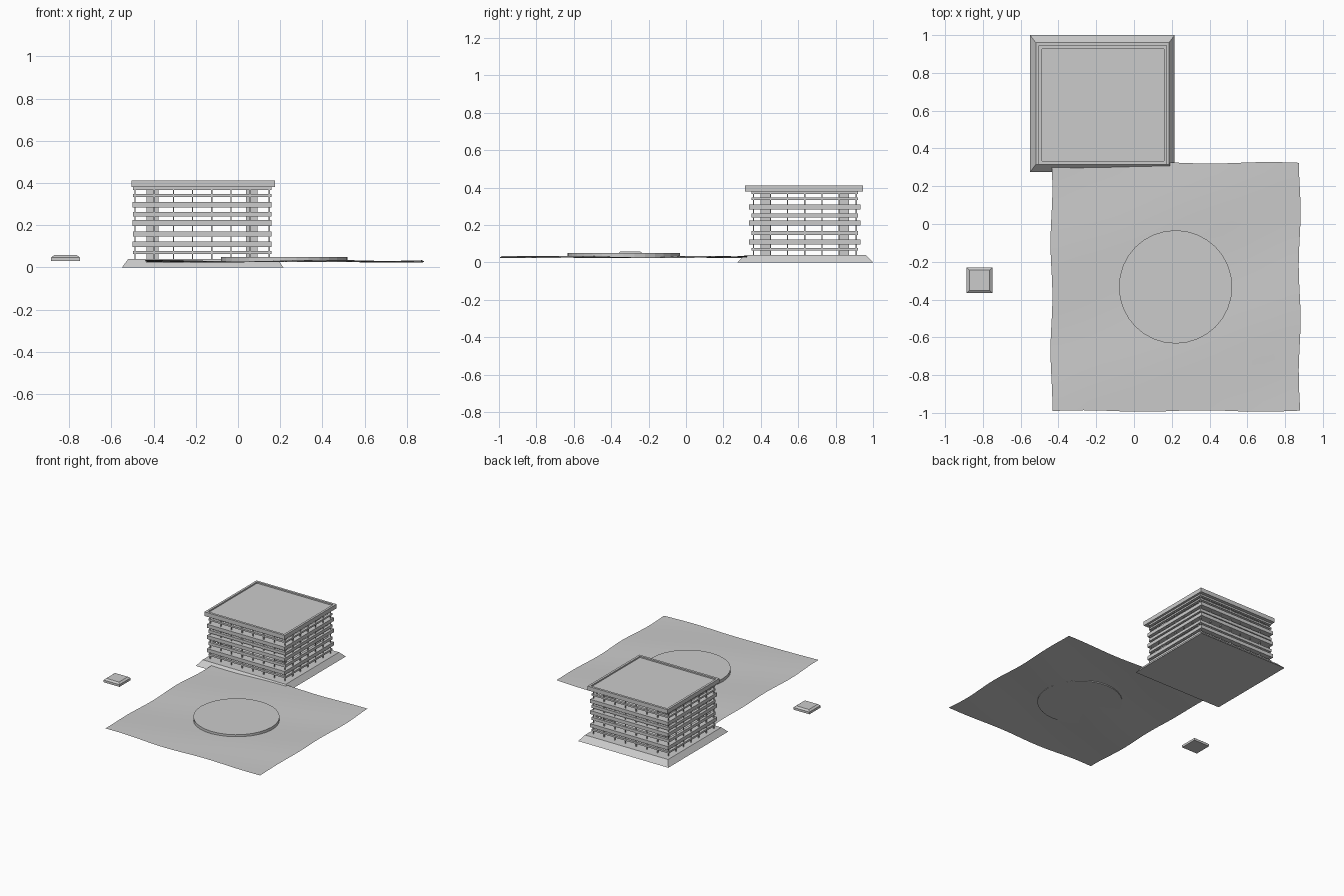
import bpy, bmesh, math
from mathutils import Matrix

if "Cube" in bpy.data.objects:
    bpy.data.objects.remove(bpy.data.objects["Cube"])

CX, CY = -0.17, 0.635   # building centre


def finish(name, bm, smooth=False):
    bmesh.ops.recalc_face_normals(bm, faces=bm.faces)
    me = bpy.data.meshes.new(name)
    bm.to_mesh(me)
    bm.free()
    ob = bpy.data.objects.new(name, me)
    bpy.context.collection.objects.link(ob)
    if smooth:
        for p in me.polygons:
            p.use_smooth = True
    return ob


def add_box(bm, x0, x1, y0, y1, z0, z1):
    m = Matrix.Translation(((x0 + x1) / 2, (y0 + y1) / 2, (z0 + z1) / 2))
    m = m @ Matrix.Diagonal((x1 - x0, y1 - y0, z1 - z0, 1))
    bmesh.ops.create_cube(bm, size=1, matrix=m)


def ring(bm, hx, hy, t, z0, z1):
    # rectangular frame around the building centre
    for s in (-1, 1):
        ya, yb = sorted((CY + s * hy, CY + s * (hy - t)))
        add_box(bm, CX - hx, CX + hx, ya, yb, z0, z1)
        xa, xb = sorted((CX + s * hx, CX + s * (hx - t)))
        add_box(bm, xa, xb, CY - hy + t, CY + hy - t, z0, z1)


def loft_rects(name, rects):
    # stacked rectangles (x0, x1, y0, y1, z) joined into a closed solid
    bm = bmesh.new()
    loops = [[bm.verts.new(p) for p in ((a, c, z), (b, c, z), (b, d, z), (a, d, z))]
             for a, b, c, d, z in rects]
    for l, m in zip(loops, loops[1:]):
        for i in range(4):
            j = (i + 1) % 4
            bm.faces.new((l[i], l[j], m[j], m[i]))
    bm.faces.new(loops[0])
    bm.faces.new(loops[-1])
    return finish(name, bm)


# sloped plinth under the building
loft_rects("plinth", [(-0.55, 0.215, 0.275, 1.0, 0), (-0.52, 0.185, 0.315, 0.96, 0.04)])

# roof with a shallow recess inside its parapet
loft_rects("roof", [(-0.505, 0.175, 0.315, 0.945, 0.38), (-0.505, 0.175, 0.315, 0.945, 0.412),
                    (-0.488, 0.158, 0.333, 0.927, 0.412), (-0.488, 0.158, 0.333, 0.927, 0.402)])

# projecting floor slabs
bm = bmesh.new()
for z in (0.096, 0.197, 0.283):
    add_box(bm, CX - 0.33, CX + 0.33, CY - 0.298, CY + 0.298, z, z + 0.027)
finish("floor_slabs", bm)

# thinner rails between the floors
bm = bmesh.new()
for z, h in ((0.064, 0.014), (0.147, 0.022), (0.24, 0.022), (0.334, 0.013), (0.367, 0.013)):
    ring(bm, 0.328, 0.284, 0.02, z, z + h)
finish("facade_rails", bm)

# slender mullions along all four walls
bm = bmesh.new()
w = 0.003
for s in (-1, 1):
    for i in range(8):
        x = CX - 0.318 + 0.636 * i / 7
        y = CY + s * 0.275
        add_box(bm, x - w, x + w, y - w, y + w, 0.04, 0.38)
    for i in range(1, 6):
        y = CY - 0.275 + 0.55 * i / 6
        x = CX + s * 0.318
        add_box(bm, x - w, x + w, y - w, y + w, 0.04, 0.38)
finish("mullions", bm)

# four inner columns
bm = bmesh.new()
for sx in (-1, 1):
    for sy in (-1, 1):
        x, y = CX + sx * 0.235, CY + sy * 0.208
        add_box(bm, x - 0.028, x + 0.028, y - 0.028, y + 0.028, 0.04, 0.38)
finish("columns", bm)

# gently rolling ground sheet with uneven edges
bm = bmesh.new()
bmesh.ops.create_grid(bm, x_segments=24, y_segments=24, size=0.657,
                      matrix=Matrix.Translation((0.22, -0.333, 0)))
for v in bm.verts:
    x, y = v.co.x, v.co.y
    v.co.z = 0.029 + 0.0035 * math.sin(7 * x + 2 * y) + 0.003 * math.cos(8 * y - 3 * x)
    v.co.x += 0.005 * math.sin(11 * y + x)
    v.co.y += 0.004 * math.sin(10 * x + 2 * y)
finish("ground", bm, smooth=True)

# round plaza
bm = bmesh.new()
bmesh.ops.create_cone(bm, cap_ends=True, segments=32, radius1=0.3, radius2=0.3, depth=0.024,
                      matrix=Matrix.Translation((0.22, -0.333, 0.038)))
finish("round_plaza", bm)

# small separate block with a chamfered top
loft_rects("small_block", [(-0.886, -0.75, -0.365, -0.23, 0.03),
                           (-0.886, -0.75, -0.365, -0.23, 0.047),
                           (-0.872, -0.764, -0.351, -0.244, 0.058)])
